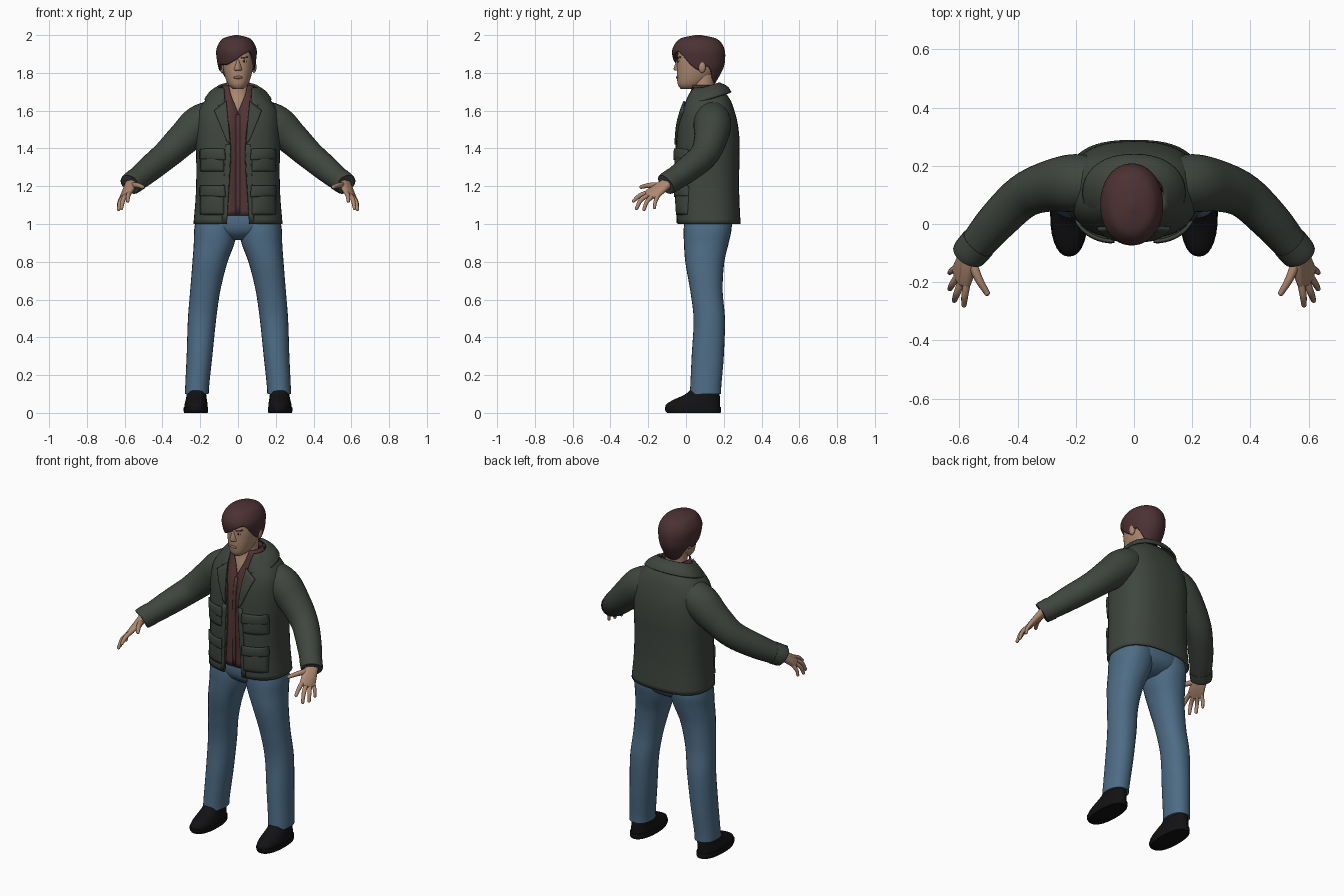
import bpy, bmesh
from math import sin, cos, asin, pi, tau, copysign, radians
from mathutils import Vector, Matrix

cube = bpy.data.objects.get("Cube")
if cube:
    bpy.data.objects.remove(cube, do_unlink=True)


def material(name, r, g, b):
    m = bpy.data.materials.new(name)
    m.use_nodes = True
    m.diffuse_color = (r, g, b, 1)
    bsdf = next(n for n in m.node_tree.nodes if n.type == 'BSDF_PRINCIPLED')
    bsdf.inputs["Base Color"].default_value = (r, g, b, 1)
    bsdf.inputs["Roughness"].default_value = 0.8
    return m


olive = material("olive jacket cloth", .05, .06, .049)
denim = material("blue denim", .075, .15, .235)
skin = material("skin", .42, .25, .165)
maroon = material("maroon shirt cloth", .085, .035, .035)
brown = material("brown hair", .072, .031, .034)
black = material("black leather", .006, .006, .007)
lip = material("lip", .29, .14, .1)
white = material("eye white", .5, .45, .4)
dark = material("dark iris", .02, .014, .012)


def finish(name, bm, mat, thick=0):
    bmesh.ops.recalc_face_normals(bm, faces=bm.faces)
    me = bpy.data.meshes.new(name)
    bm.to_mesh(me)
    bm.free()
    me.materials.append(mat)
    me.shade_smooth()
    me.set_sharp_from_angle(angle=radians(50))
    ob = bpy.data.objects.new(name, me)
    bpy.context.collection.objects.link(ob)
    if thick:
        mod = ob.modifiers.new("thickness", 'SOLIDIFY')
        mod.thickness, mod.offset = thick, 0
    return ob


def row_at(rows, k):
    """Smoothly interpolate rows keyed by their first column."""
    k = min(max(k, rows[0][0]), rows[-1][0])
    i = max(j for j in range(len(rows) - 1) if rows[j][0] <= k)
    a, b = rows[i], rows[i + 1]
    p, q = rows[max(i - 1, 0)], rows[min(i + 2, len(rows) - 1)]
    h = b[0] - a[0]
    t = (k - a[0]) / h
    out = []
    for c in range(1, len(a)):
        m0 = (b[c] - p[c]) / (b[0] - p[0]) * h
        m1 = (q[c] - a[c]) / (q[0] - a[0]) * h
        out.append((2*t**3 - 3*t*t + 1) * a[c] + (t**3 - 2*t*t + t) * m0
                   + (3*t*t - 2*t**3) * b[c] + (t**3 - t*t) * m1)
    return out


def skin_rings(bm, rings, closed):
    rings = [[bm.verts.new(v) for v in ring] for ring in rings]
    n = len(rings[0])
    for lo, hi in zip(rings, rings[1:]):
        for j in range(n if closed else n - 1):
            k = (j + 1) % n
            bm.faces.new((lo[j], lo[k], hi[k], hi[j]))
    return rings


def loft(name, rows, mat, n=2, sides=36, steps=24, gap=None, floor=None,
         sx=1, thick=0, tilt=0, ease=False):
    """Stack rounded rings; rows are height, centre x, half width, front y, back y."""
    z0, z1 = rows[0][0], rows[-1][0]
    rings = []
    for i in range(steps + 1):
        u = sin(i / steps * pi / 2) if ease else i / steps
        zb = z0 + (z1 - z0) * u
        a0 = 0
        if gap:
            g = max(row_at(gap, zb)[0], .0005) / row_at(rows, zb)[1]
            a0 = asin(min(1, g) ** (n / 2))
        ring = []
        for j in range(sides + 1 if gap else sides):
            a = a0 + (tau - 2 * a0) * j / sides
            z = zb
            if floor:
                lo = row_at(floor, a)[0]
                z = lo + (z1 - lo) * u
            cx, w, yf, yb = row_at(rows, z)
            s, c = sin(a), cos(a)
            x = cx + w * copysign(abs(s) ** (2 / n), s)
            y = (yf + yb) / 2 - (yb - yf) / 2 * copysign(abs(c) ** (2 / n), c)
            ring.append((sx * x, y, z + tilt * (y - .1)))
        rings.append(ring)
    bm = bmesh.new()
    rings = skin_rings(bm, rings, not gap)
    if not gap:
        bm.faces.new(rings[-1])
        if not floor:
            bm.faces.new(rings[0])
    return finish(name, bm, mat, thick)


def front(rows, n, x, z):
    cx, w, yf, yb = row_at(rows, z)
    k = min(abs(x - cx) / w, 1)
    return (yf + yb) / 2 - (yb - yf) / 2 * (1 - k ** n) ** (1 / n)


def patch(name, rows, n, corners, mat, off, bulge=0, thick=.01, sx=1, res=10):
    """Cloth piece laid on a front surface, between four (x, z) corners."""
    bl, br, tr, tl = [Vector(c) for c in corners]
    grid = []
    for i in range(res + 1):
        v, line = i / res, []
        for j in range(res + 1):
            u = j / res
            x, z = bl.lerp(br, u).lerp(tl.lerp(tr, u), v)
            puff = bulge * max(sin(pi * u) * sin(pi * v), 0) ** .5
            line.append((sx * x, front(rows, n, x, z) - off - puff, z))
        grid.append(line)
    bm = bmesh.new()
    skin_rings(bm, grid, False)
    return finish(name, bm, mat, thick)


def tube(name, pts, mat, sx=1, sides=14, steps=5):
    """Round limb through points of x, y, z, radius."""
    rows = [(i, *p) for i, p in enumerate(pts)]
    count = steps * (len(pts) - 1)
    rings = []
    for i in range(count + 1):
        t = i / steps
        x, y, z, r = row_at(rows, t)
        d = Vector(row_at(rows, t + .05)[:3]) - Vector(row_at(rows, t - .05)[:3])
        side = d.cross(Vector((0, 0, 1))).normalized()
        up = side.cross(d).normalized()
        ring = [Vector((x, y, z)) + r * (cos(a) * side + sin(a) * up)
                for a in (tau * j / sides for j in range(sides))]
        rings.append([(sx * v.x, v.y, v.z) for v in ring])
    bm = bmesh.new()
    rings = skin_rings(bm, rings, True)
    bm.faces.new(rings[0])
    bm.faces.new(rings[-1])
    return finish(name, bm, mat)


def ball(name, loc, size, mat):
    bm = bmesh.new()
    bmesh.ops.create_uvsphere(bm, u_segments=16, v_segments=10, radius=1,
                              matrix=Matrix.LocRotScale(Vector(loc), None, Vector(size)))
    return finish(name, bm, mat)


def hull(name, balls, mat, sx=1):
    """Convex skin around small balls of x, y, z, radius."""
    tmp, bm = bmesh.new(), bmesh.new()
    for x, y, z, r in balls:
        bmesh.ops.create_icosphere(tmp, subdivisions=2, radius=r,
                                   matrix=Matrix.Translation((sx * x, y, z)))
    for v in tmp.verts:
        bm.verts.new(v.co)
    tmp.free()
    bmesh.ops.convex_hull(bm, input=list(bm.verts))
    bmesh.ops.delete(bm, geom=[v for v in bm.verts if not v.link_faces], context='VERTS')
    return finish(name, bm, mat)


# Jacket body, open at the front
coat = [(1.0, 0, .23, -.042, .283), (1.15, 0, .218, -.045, .276), (1.3, 0, .215, -.048, .276),
        (1.43, 0, .218, -.045, .278), (1.53, 0, .215, -.036, .268), (1.6, 0, .203, -.018, .25),
        (1.65, 0, .17, 0, .232), (1.69, 0, .13, .015, .205), (1.72, 0, .1, .03, .175)]
opening = [(1.0, .06), (1.15, .05), (1.35, .038), (1.5, .045), (1.62, .065), (1.72, .075)]
loft("jacket_body", coat, olive, n=2.6, sides=48, steps=30, gap=opening, thick=.012)
collar = [(1.655, 0, .172, -.02, .236), (1.69, 0, .145, 0, .215), (1.722, 0, .103, .025, .175)]
loft("jacket_collar", collar, olive, n=2.2, steps=8, tilt=.3, thick=.012,
     gap=[(1.655, .08), (1.722, .07)])

# Shirt with a small open neck
shirt = [(z, cx, w - .018, yf + .014, yb - .02) for z, cx, w, yf, yb in coat[1:-2]]
shirt = [(1.045, 0, .2, -.03, .255)] + shirt + [(1.69, 0, .095, .02, .175), (1.735, 0, .078, .03, .165)]
neckline = [(1.045, 0), (1.59, 0), (1.62, .012), (1.69, .04), (1.735, .05)]
loft("shirt", shirt, maroon, n=2.6, sides=40, gap=neckline, thick=.006)
patch("shirt_placket", shirt, 2.6, [(-.01, 1.05), (.01, 1.05), (.01, 1.58), (-.01, 1.58)],
      maroon, .004, thick=.004)

# Trousers
pelvis = [(.915, 0, .05, .05, .17), (.95, 0, .16, .005, .225), (1.0, 0, .215, -.012, .245),
          (1.08, 0, .2, -.008, .24)]
loft("trouser_hips", pelvis, denim, n=2.3, steps=10)
leg = [(.1, .218, .063, .02, .186), (.13, .217, .063, .022, .186), (.3, .204, .068, .03, .2),
       (.5, .19, .075, .04, .206), (.65, .173, .08, .022, .194), (.8, .148, .093, -.004, .203),
       (.9, .126, .108, -.011, .226), (.98, .118, .113, -.012, .242), (1.06, .11, .1, 0, .235)]

# Shoe shapes
sole = [(0, .223, .062, -.1, .183), (.012, .223, .065, -.11, .186), (.03, .223, .064, -.112, .184)]
upper = [(.02, .222, .062, -.11, .18), (.045, .222, .061, -.105, .18), (.07, .221, .056, -.065, .18),
         (.095, .22, .052, -.01, .178), (.13, .218, .05, .035, .172)]

# Sleeve, hand and finger paths
sleeve = [(.1, .135, 1.58, .085), (.2, .14, 1.53, .1), (.29, .13, 1.45, .088), (.38, .095, 1.365, .076),
          (.47, .01, 1.29, .069), (.53, -.06, 1.24, .061), (.565, -.1, 1.215, .056)]
cuff = [(.535, -.066, 1.236, .063), (.565, -.1, 1.215, .061), (.57, -.106, 1.211, .056)]
palm = [(.555, -.105, 1.22, .024), (.575, -.09, 1.215, .022), (.555, -.15, 1.2, .015),
        (.573, -.205, 1.168, .013), (.592, -.2, 1.155, .014), (.605, -.18, 1.147, .013),
        (.613, -.155, 1.145, .012)]
fingers = {
    "thumb": [(.556, -.135, 1.205, .017), (.533, -.19, 1.205, .014), (.505, -.237, 1.196, .01)],
    "index_finger": [(.572, -.195, 1.17, .013), (.581, -.245, 1.15, .012), (.584, -.278, 1.122, .009)],
    "middle_finger": [(.59, -.19, 1.158, .013), (.608, -.238, 1.128, .012), (.617, -.262, 1.082, .009)],
    "ring_finger": [(.603, -.175, 1.15, .013), (.624, -.207, 1.118, .011), (.632, -.222, 1.078, .009)],
    "little_finger": [(.611, -.15, 1.148, .012), (.628, -.162, 1.118, .01), (.633, -.167, 1.087, .008)]}

# Head surface, shared by the face details
head = [(1.715, 0, .028, -.028, .06), (1.735, 0, .05, -.042, .09), (1.78, 0, .069, -.048, .14),
        (1.83, 0, .08, -.048, .17), (1.88, 0, .083, -.046, .18), (1.93, 0, .078, -.035, .175),
        (1.965, 0, .055, 0, .14)]
loft("head", head, skin, n=2.2, steps=28)
neck = [(1.56, 0, .085, .002, .15), (1.64, 0, .075, .014, .155), (1.7, 0, .064, .03, .15),
        (1.79, 0, .06, .03, .155)]
loft("neck", neck, skin, steps=12)
hull("nose", [(0, -.046, 1.865, .006), (0, -.057, 1.822, .009), (.014, -.046, 1.818, .007),
              (-.014, -.046, 1.818, .007)], skin)
ball("mouth", (0, -.045, 1.776), (.024, .008, .008), lip)

# Left and right parts
for side, s in (("left", 1), ("right", -1)):
    loft(side + "_trouser_leg", leg, denim, n=2.2, sides=28, steps=40, sx=s)
    loft(side + "_shoe_sole", sole, black, n=2.3, sides=28, steps=4, sx=s)
    loft(side + "_shoe_upper", upper, black, n=2.2, sides=28, steps=14, sx=s)
    tube(side + "_sleeve", sleeve, olive, s, sides=24)
    tube(side + "_cuff", cuff, olive, s, sides=24, steps=3)
    hull(side + "_palm", palm, skin, s)
    for finger, path in fingers.items():
        x, y, z, r = path[-1]
        tube(side + "_" + finger, path, skin, s, sides=10)
        ball(side + "_" + finger + "_tip", (s * x, y, z), (r, r, r), skin)
    patch(side + "_lapel", coat, 2.6, [(.04, 1.42), (.06, 1.44), (.125, 1.6), (.062, 1.65)],
          olive, .012, thick=.01, sx=s)
    for place, low, high in (("chest", 1.28, 1.385), ("lower", 1.05, 1.19)):
        name = side + "_" + place + "_pocket"
        patch(name, coat, 2.6, [(.075, low), (.195, low), (.195, high), (.075, high)],
              olive, .006, .01, .014, s)
        patch(name + "_flap", coat, 2.6, [(.067, high - .045), (.2, high - .04), (.198, high + .012),
              (.069, high + .012)], olive, .016, .006, .01, s)
    patch(side + "_front_edge", coat, 2.6, [(.058, 1.005), (.085, 1.005), (.065, 1.42), (.038, 1.42)],
          olive, .007, thick=.006, sx=s)
    # Face details
    ball(side + "_ear", (s * .085, .085, 1.832), (.013, .02, .032), skin)
    eye_y = front(head, 2.2, .033, 1.862)
    ball(side + "_eye", (s * .033, eye_y, 1.862), (.014, .004, .006), white)
    ball(side + "_iris", (s * .033, eye_y - .002, 1.862), (.006, .004, .006), dark)
    patch(side + "_eyebrow", head, 2.2, [(.016, 1.876), (.053, 1.879), (.05, 1.886), (.017, 1.883)],
          brown, .002, thick=.005, sx=s, res=4)

# Hair with a fringe swept to the right and a lower nape
hair = [(1.735, -.006, .055, .05, .14), (1.78, -.006, .074, 0, .167), (1.83, -.007, .09, -.042, .192),
        (1.87, -.008, .097, -.06, .2), (1.92, -.008, .1, -.066, .198), (1.96, -.008, .083, -.045, .178),
        (1.98, -.008, .06, -.015, .145), (1.993, -.008, .01, .05, .08)]
hairline = [(0, 1.872), (.35, 1.9), (.8, 1.908), (1.3, 1.83), (1.6, 1.815), (1.9, 1.835), (2.4, 1.765),
            (3.14, 1.745), (3.9, 1.765), (4.4, 1.835), (4.7, 1.815), (5.2, 1.842), (5.8, 1.846),
            (tau, 1.872)]
loft("hair", hair, brown, n=2.1, sides=48, steps=24, floor=hairline, thick=.014, ease=True)
